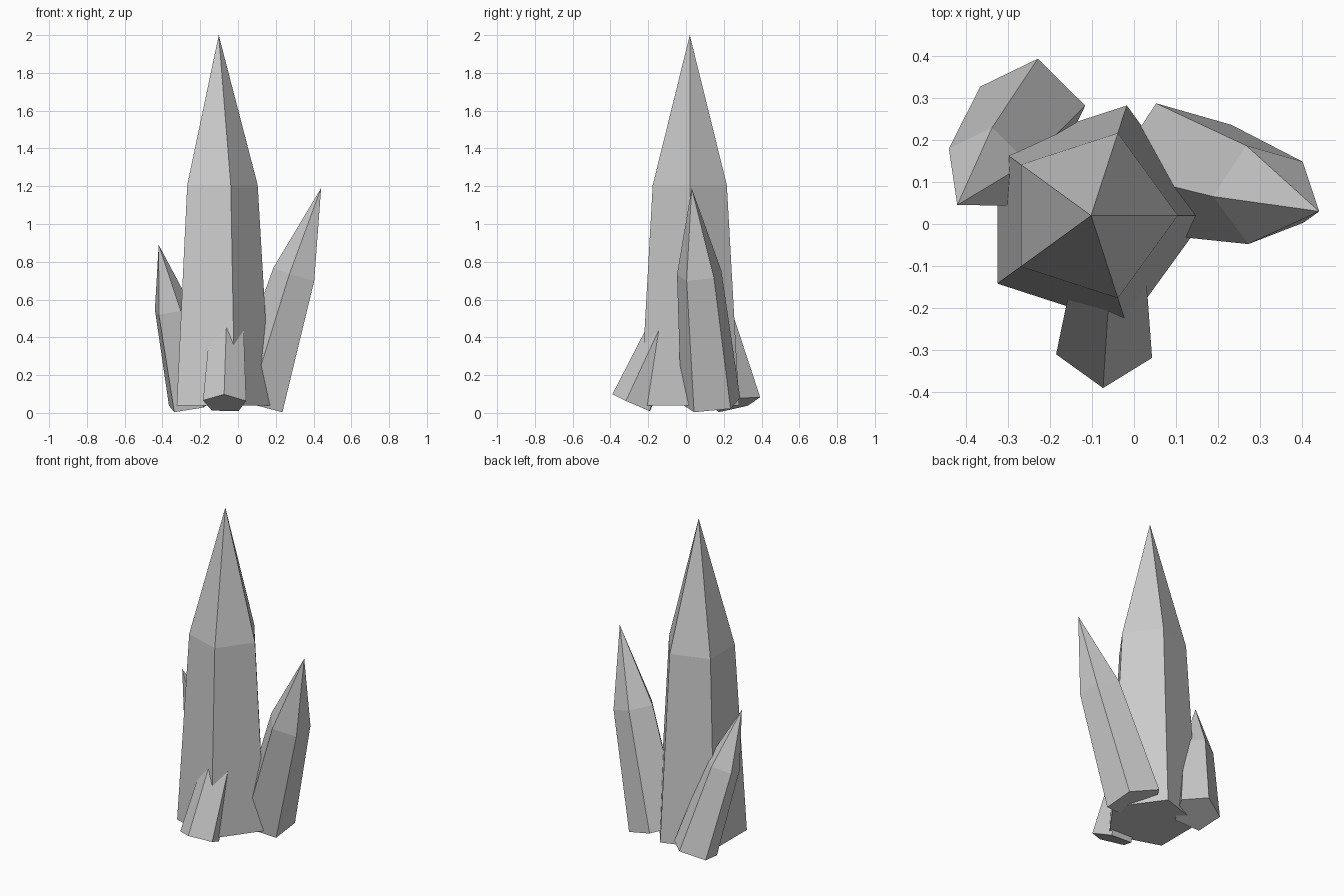
import bpy, bmesh, math
from mathutils import Vector, Matrix

if "Cube" in bpy.data.objects:
    bpy.data.objects.remove(bpy.data.objects["Cube"])

stone = bpy.data.materials.new("crystal grey")
stone.diffuse_color = (0.6, 0.6, 0.6, 1)
stone.use_nodes = True
stone.node_tree.nodes["Principled BSDF"].inputs["Base Color"].default_value = stone.diffuse_color


def crystal(name, base, tip, radius, turn, shoulder=0.6, taper=0.75, sides=5):
    """Tapered five-sided shaft with a pointed end, leaning from base to tip."""
    base, tip = Vector(base), Vector(tip)
    axis = tip - base
    # lean without twisting, so corner angles read straight off the top view
    lean = Vector((0, 0, 1)).rotation_difference(axis).to_matrix()
    bm = bmesh.new()
    rings = []
    for t, r in ((0, radius), (shoulder, radius * taper)):
        ring = []
        for i in range(sides):
            a = math.radians(turn) + math.tau * i / sides
            ring.append(bm.verts.new(base + axis * t + lean @ Vector((r * math.cos(a), r * math.sin(a), 0))))
        rings.append(ring)
    point = bm.verts.new(tip)
    low, high = rings
    bm.faces.new(low[::-1])
    for i in range(sides):
        j = (i + 1) % sides
        bm.faces.new((low[i], low[j], high[j], high[i]))
        bm.faces.new((high[i], high[j], point))
    mesh = bpy.data.meshes.new(name)
    bm.to_mesh(mesh)
    bm.free()
    mesh.materials.append(stone)
    bpy.context.collection.objects.link(bpy.data.objects.new(name, mesh))


# tall upright crystal, then three leaning ones around it
crystal("main_crystal", (-0.102, 0.02, 0.04), (-0.102, 0.02, 2.0), 0.275, 0, shoulder=0.595)
crystal("right_crystal", (0.105, 0.133, 0.05), (0.44, 0.03, 1.19), 0.165, 38)
crystal("left_crystal", (-0.246, 0.264, 0.046), (-0.42, 0.045, 0.89), 0.135, 9)
crystal("small_front_crystal", (-0.07, -0.28, 0.05), (-0.048, 0.045, 0.79), 0.12, 52)
